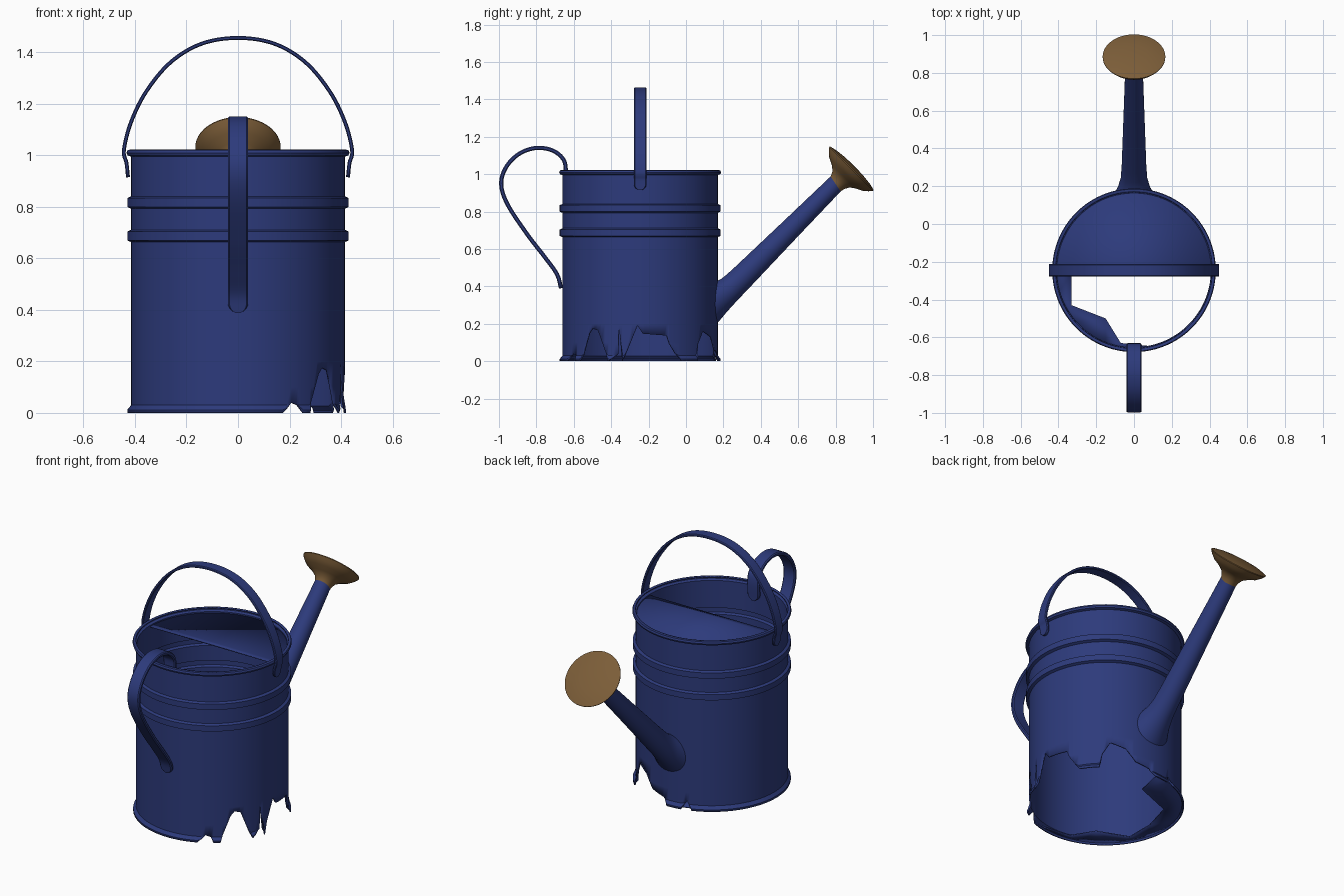
import bpy, bmesh, math
from mathutils import Vector

if "Cube" in bpy.data.objects:
    bpy.data.objects.remove(bpy.data.objects["Cube"])

CY, R = -0.245, 0.415          # body axis position and wall radius


def material(name, rgb):
    m = bpy.data.materials.new(name)
    m.diffuse_color = (*rgb, 1)
    m.use_nodes = True
    m.node_tree.nodes["Principled BSDF"].inputs["Base Color"].default_value = m.diffuse_color
    return m


BLUE = material("blue_paint", (0.026, 0.043, 0.20))
BROWN = material("brass", (0.20, 0.11, 0.04))


def make(name, verts, faces, mat, thick=0, recalc=True):
    bm = bmesh.new()
    vs = [bm.verts.new(v) for v in verts]
    for f in faces:
        bm.faces.new([vs[i] for i in f])
    bmesh.ops.remove_doubles(bm, verts=bm.verts[:], dist=1e-5)
    bmesh.ops.triangulate(bm, faces=[f for f in bm.faces if len(f.verts) > 4])
    if recalc:
        bmesh.ops.recalc_face_normals(bm, faces=bm.faces[:])
    me = bpy.data.meshes.new(name)
    bm.to_mesh(me)
    bm.free()
    ob = bpy.data.objects.new(name, me)
    bpy.context.collection.objects.link(ob)
    me.materials.append(mat)
    bpy.ops.object.select_all(action='DESELECT')
    ob.select_set(True)
    bpy.context.view_layer.objects.active = ob
    bpy.ops.object.shade_smooth_by_angle(angle=math.radians(35))
    if thick:
        s = ob.modifiers.new("sheet", 'SOLIDIFY')
        s.thickness = thick
    return ob


def loft(name, rings, mat, caps=False, thick=0):
    n = len(rings[0])
    verts = [v for r in rings for v in r]
    faces = [(k*n + i, k*n + (i+1) % n, (k+1)*n + (i+1) % n, (k+1)*n + i)
             for k in range(len(rings) - 1) for i in range(n)]
    if caps:
        faces += [tuple(range(n))[::-1], tuple(range(len(verts) - n, len(verts)))]
    return make(name, verts, faces, mat, thick, recalc=caps)


def interp(table, x):
    for (a, u), (b, v) in zip(table, table[1:]):
        if a <= x <= b:
            return u + (v - u) * (x - a) / (b - a)
    return table[-1][1]


# Body wall: turned profile with two ribs, rusted-away jagged bottom edge
tear = [(-90, 0), (-66, 0), (-60, .04), (-56, .03), (-54, 0), (-49, 0), (-47, .04),
        (-41, .15), (-38, .175), (-33, .165), (-26, .04), (-24, 0), (-13, 0),
        (-17 + .5, .04), (-16, .19), (-2, .19), (2, .147), (20, .137), (22, .095),
        (31, 0), (46, 0), (48, .09), (54, .16), (66, .13), (74, .06), (86, .04),
        (90, 0), (102, 0), (106, .05), (110, 0), (270, 0)]
tear = sorted(tear)
foot = [(0, .43), (.012, .43), (.03, R), (2, R)]
prof = [(.43, 0), (.43, .012), (R, .03), (R, .1), (R, .2)]
for z in (.687, .817):
    prof += [(R, z - .024), (.43, z - .017), (.43, z + .017), (R, z + .024)]
prof += [(R, .995), (.429, 1.0), (.433, 1.01), (.429, 1.02), (R, 1.023)]
angles = sorted(set(range(-90, 270, 3)) | {a for a, _ in tear if a < 270})
rings = []
for r, z in prof:
    ring = []
    for a in angles:
        h = interp(tear, a)
        zz, rr = (h, interp(foot, h)) if h > z else (z, r)
        t = math.radians(a)
        ring.append((rr*math.cos(t), CY + rr*math.sin(t), zz))
    rings.append(ring)


def wall(name):
    n = len(angles)
    verts = [v for r in rings for v in r]
    faces = []
    for k in range(len(rings) - 1):
        for i in range(n):
            q = [k*n + i, k*n + (i+1) % n, (k+1)*n + (i+1) % n, (k+1)*n + i]
            # drop corners collapsed onto the torn edge
            q = [v for j, v in enumerate(q)
                 if (Vector(verts[v]) - Vector(verts[q[j-1]])).length > 2e-5]
            if len(q) > 2:
                faces.append(q)
    return make(name, verts, faces, BLUE, .008, recalc=False)


wall("can_body")


def arc(r, a0, a1, z, n=48):
    return [(r*math.cos(math.radians(a0 + (a1-a0)*i/n)),
             CY + r*math.sin(math.radians(a0 + (a1-a0)*i/n)), z) for i in range(n + 1)]


# Half lid over the back, and what is left of the floor
lid = arc(.412, 0, 180, .992)
make("half_lid", lid, [range(len(lid))], BLUE, .006)
floor = arc(.418, 93, 285, .014) + [(x, y, .014) for x, y in [
    (-.07, -.63), (-.15, -.5), (-.33, -.43), (-.33, -.26), (-.28, -.08),
    (-.05, .01), (-.02, .14)]]
make("torn_floor", floor, [range(len(floor))], BLUE, .006)


# Flat strap handles swept along a smoothed path, with rounded ends
def strap(name, pts, place, width, thick):
    p = [Vector(q) for q in pts]
    p = [2*p[0] - p[1]] + p + [2*p[-1] - p[-2]]
    path = []
    for i in range(1, len(p) - 2):
        a, b, c, d = p[i-1:i+3]
        for s in range(10):
            t = s / 10
            path.append(.5*(2*b + (c-a)*t + (2*a-5*b+4*c-d)*t*t + (3*b-a-3*c+d)*t**3))
    path.append(p[-2])
    dist = [0]
    for a, b in zip(path, path[1:]):
        dist.append(dist[-1] + (b - a).length)
    rings = []
    for i, q in enumerate(path):
        tan = (path[min(i+1, len(path)-1)] - path[max(i-1, 0)]).normalized()
        nor = Vector((-tan.y, tan.x))
        e = min(1, min(dist[i], dist[-1] - dist[i]) / (width/2))
        w = width/2 * max(.25, math.sqrt(1 - (1-e)**2))
        ring = []
        for u, v in [(1, .5), (.85, 1), (-.85, 1), (-1, .5),
                     (-1, -.5), (-.85, -1), (.85, -1), (1, -.5)]:
            s = q + nor * v * thick/2
            ring.append(place(s.x, s.y, u * w))
        rings.append(ring)
    return loft(name, rings, BLUE, caps=True)


half = [(.427, .915), (.433, .97), (.443, 1.02), (.415, 1.13), (.355, 1.25),
        (.26, 1.363), (.14, 1.434)]
strap("top_handle", half + [(0, 1.456)] + [(-x, z) for x, z in half[::-1]],
      lambda a, b, w: (a, CY + w, b), .068, .015)
strap("side_handle", [(-.646, .92), (-.643, 1.03), (-.66, 1.085), (-.715, 1.127), (-.8, 1.14),
                      (-.89, 1.11), (-.96, 1.04), (-.988, .95), (-.955, .84), (-.85, .68),
                      (-.75, .55), (-.69, .465), (-.668, .39)],
      lambda a, b, w: (w, a, b), .078, .022)

# Spout: tapered tube, its flared root trimmed to the round wall
AX = Vector((0, 1, 1)).normalized()
UP = Vector((0, -1, 1)).normalized()
base = Vector((0, .17, .318))
N = 40
rings = []
for t, rx, ru in [(0, .108, .08), (.05, .085, .073), (.11, .07, .069), (.2, .065, .066),
                  (.55, .056, .056), (.905, .047, .047)]:
    ring = []
    for i in range(N):
        a = 2*math.pi*i/N
        v = base + AX*t + Vector((rx*math.cos(a), 0, 0)) + UP*ru*math.sin(a)
        if t < .12:
            # shift along the axis so the root follows the cylinder
            wy = CY + math.sqrt(.412**2 - v.x**2)
            v0 = v - AX*t
            v += AX * (wy - v0.y) / AX.y * (1 - t/.2)
        ring.append(v)
    rings.append(ring)
loft("spout", rings, BLUE)

# Sprinkler rose: flared bell with a gently domed face
C = Vector((0, .885, 1.03))
rings = []
for r, t in [(.046, -.125), (.05, -.105), (.063, -.08), (.09, -.06), (.127, -.042),
             (.15, -.022), (.166, -.002), (.166, .002), (.13, .011), (.07, .018), (.01, .02)]:
    rings.append([C + AX*t + Vector((r*math.cos(2*math.pi*i/48), 0, 0))
                  + UP*r*math.sin(2*math.pi*i/48) for i in range(48)])
loft("sprinkler_rose", rings, BROWN, caps=True)
